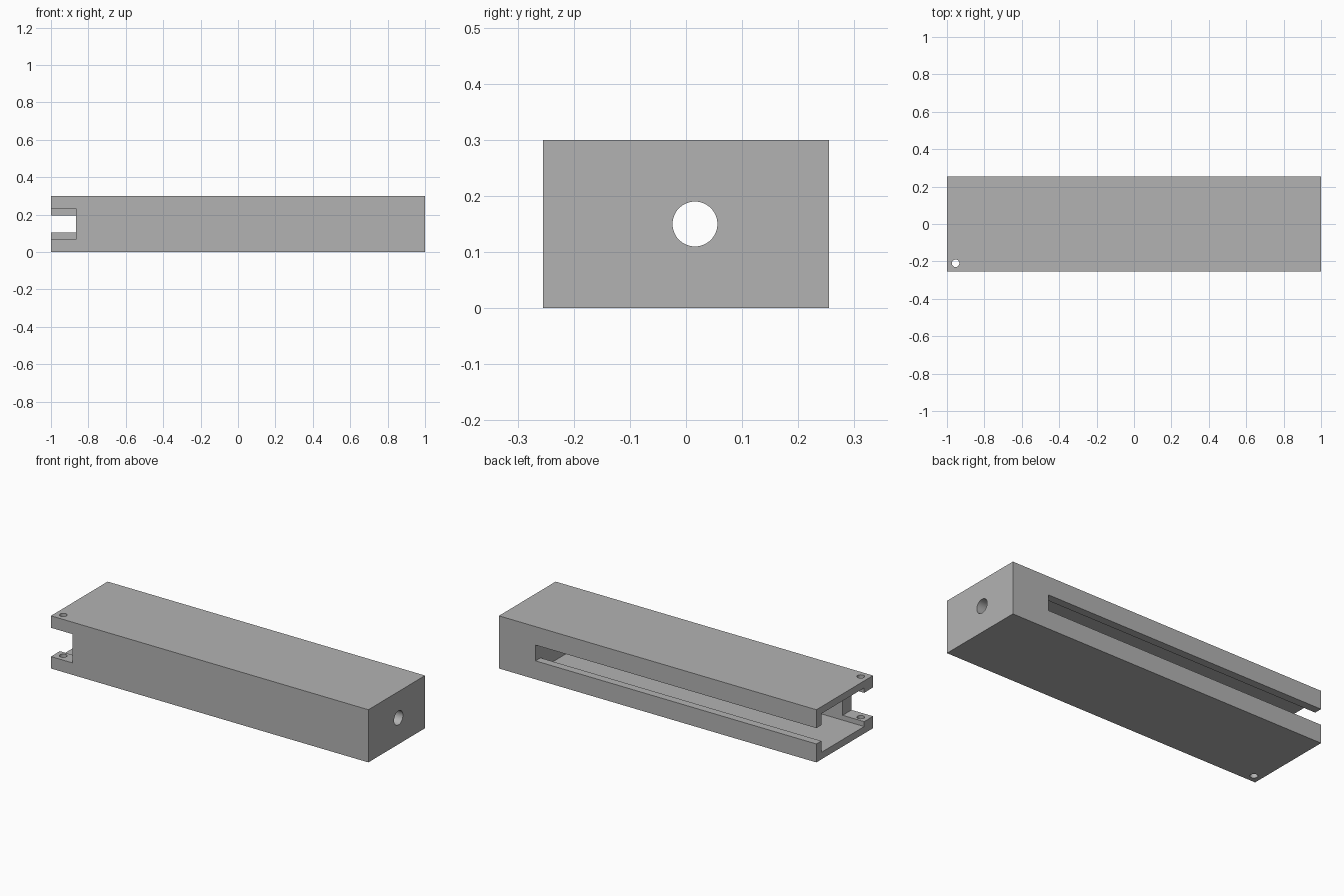
import bpy
import math

if "Cube" in bpy.data.objects:
    bpy.data.objects.remove(bpy.data.objects["Cube"], do_unlink=True)

LENGTH, WIDTH, HEIGHT = 2.0, 0.51, 0.30
MID = HEIGHT / 2
CAVITY_END = 0.77
CAVITY_FRONT, CAVITY_BACK = -0.175, 0.21
OUT = 0.1  # how far cutters reach past the outside


def box(name, x, y, z):
    """Box given by its (low, high) extent on each axis."""
    bpy.ops.mesh.primitive_cube_add(
        size=1, location=[(a + b) / 2 for a, b in (x, y, z)])
    obj = bpy.context.object
    obj.name = name
    obj.scale = [b - a for a, b in (x, y, z)]
    bpy.ops.object.transform_apply(location=True, rotation=False, scale=True)
    return obj


def rod(name, radius, depth, location, rotation=(0, 0, 0)):
    bpy.ops.mesh.primitive_cylinder_add(
        vertices=48, radius=radius, depth=depth,
        location=location, rotation=rotation)
    obj = bpy.context.object
    obj.name = name
    return obj


def cut(target, cutter):
    """Subtract the cutter from the target and discard it."""
    cutter.hide_render = True
    mod = target.modifiers.new(cutter.name, 'BOOLEAN')
    mod.operation = 'DIFFERENCE'
    mod.solver = 'EXACT'
    mod.object = cutter
    bpy.ops.object.select_all(action='DESELECT')
    bpy.context.view_layer.objects.active = target
    target.select_set(True)
    bpy.ops.object.modifier_apply(modifier=mod.name)
    bpy.data.objects.remove(cutter, do_unlink=True)


# Solid outer block
housing = box("housing", (-LENGTH / 2, LENGTH / 2),
              (-WIDTH / 2, WIDTH / 2), (0, HEIGHT))

# Main channel, open at one end
cut(housing, box("channel_cutter", (-LENGTH / 2 - OUT, CAVITY_END),
                 (CAVITY_FRONT, CAVITY_BACK), (0.04, HEIGHT - 0.04)))

# Long slot through the back wall
cut(housing, box("slot_cutter", (-LENGTH / 2 - OUT, CAVITY_END),
                 (0, WIDTH / 2 + OUT), (MID - 0.045, MID + 0.045)))

# Notch through the front wall at the open end
cut(housing, box("notch_cutter", (-LENGTH / 2 - OUT, -0.865),
                 (-WIDTH / 2 - OUT, 0), (MID - 0.082, MID + 0.082)))

# Pin hole through both ears of the notch
cut(housing, rod("pin_hole_cutter", 0.02, HEIGHT + OUT, (-0.954, -0.21, MID)))

# Round hole through the closed end
cut(housing, rod("end_hole_cutter", 0.04, 0.5, (0.9, 0.016, MID),
                 (0, math.pi / 2, 0)))

# Single grey finish
grey = bpy.data.materials.new("plain_grey")
grey.use_nodes = True
colour = (0.45, 0.45, 0.45, 1)
grey.diffuse_color = colour
grey.node_tree.nodes["Principled BSDF"].inputs["Base Color"].default_value = colour
housing.data.materials.clear()
housing.data.materials.append(grey)

bpy.ops.object.shade_smooth_by_angle(angle=math.radians(30))
